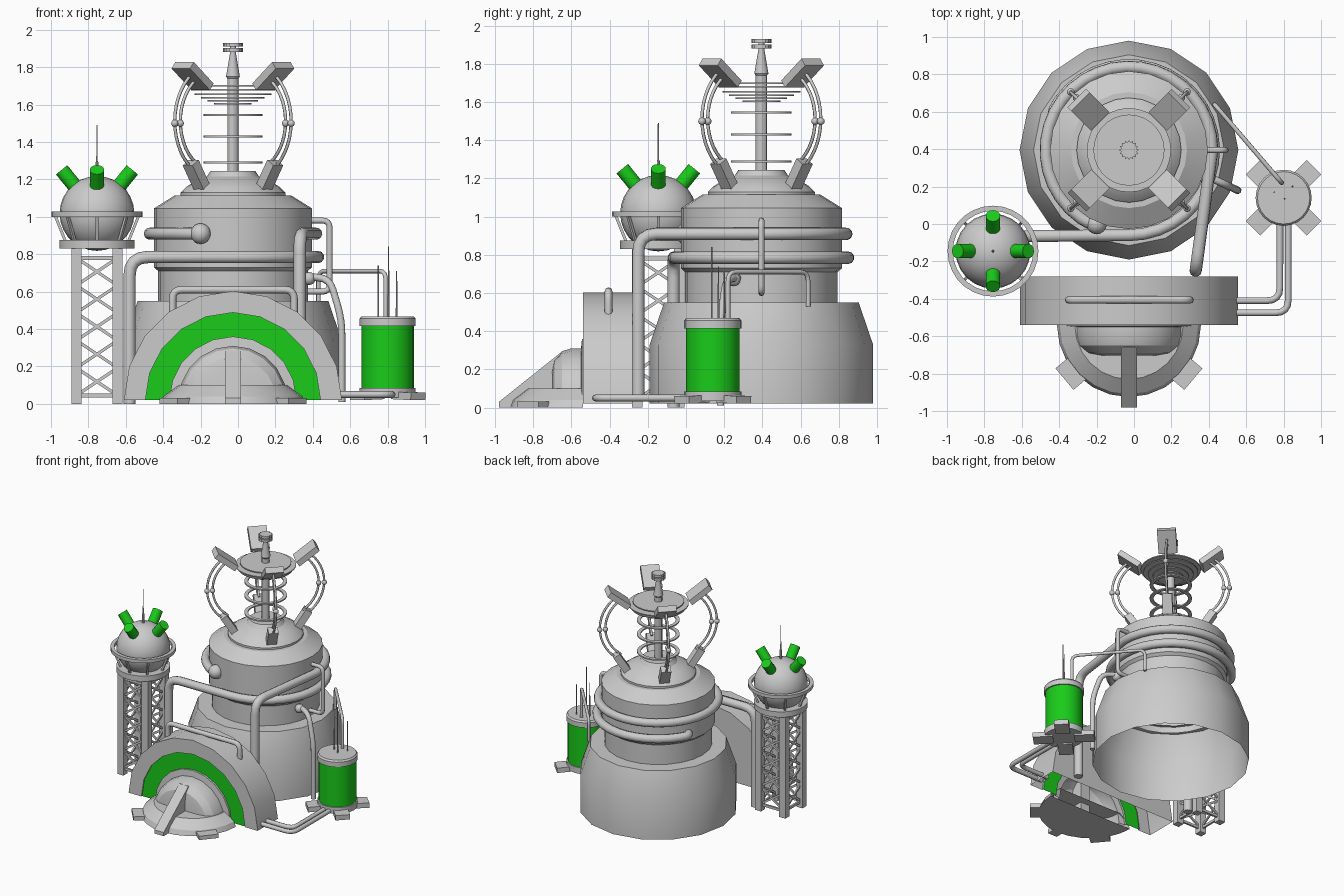
import bpy, bmesh
from math import pi, sin, cos, radians
from mathutils import Vector as V, Matrix as M

if "Cube" in bpy.data.objects:
    bpy.data.objects.remove(bpy.data.objects["Cube"])

green = bpy.data.materials.new("green_glow")
green.diffuse_color = (0.01, 0.6, 0.01, 1)
green.use_nodes = True
green.node_tree.nodes["Principled BSDF"].inputs["Base Color"].default_value = green.diffuse_color
CX, TY = -0.027, 0.395          # tower axis
T = M.Translation


def finish(name, bm, mat=None, angle=30):
    bmesh.ops.recalc_face_normals(bm, faces=bm.faces)
    me = bpy.data.meshes.new(name)
    bm.to_mesh(me)
    bm.free()
    ob = bpy.data.objects.new(name, me)
    bpy.context.collection.objects.link(ob)
    if mat:
        me.materials.append(mat)
    bpy.ops.object.select_all(action='DESELECT')
    ob.select_set(True)
    bpy.context.view_layer.objects.active = ob
    bpy.ops.object.shade_smooth_by_angle(angle=radians(angle))
    return ob


def lathe(name, profile, mat4, segs=24, arc=2 * pi, mat=None, closed=False):
    """Revolve (radius, height) points round local z."""
    bm = bmesh.new()
    vs = [bm.verts.new((r, 0, h)) for r, h in profile]
    pairs = list(zip(vs, vs[1:])) + ([(vs[-1], vs[0])] if closed else [])
    es = [bm.edges.new(p) for p in pairs]
    bmesh.ops.spin(bm, geom=vs + es, cent=(0, 0, 0), axis=(0, 0, 1), angle=arc, steps=segs)
    bmesh.ops.remove_doubles(bm, verts=bm.verts, dist=1e-5)
    bm.transform(mat4)
    return finish(name, bm, mat)


def drum(name, r, z0, z1, mat4, segs=24, mat=None):
    return lathe(name, [(0, z0), (r, z0), (r, z1), (0, z1)], mat4, segs, mat=mat)


def beams(name, items):
    """Boxes from p to q; w is the width along side, d the other thickness."""
    bm = bmesh.new()
    for p, q, w, d, side in items:
        p, q = V(p), V(q)
        z = (q - p).normalized()
        x = (V(side) - z * z.dot(V(side))).normalized()
        y = z.cross(x)
        rot = M((x, y, z)).transposed().to_4x4()
        m = T((p + q) / 2) @ rot @ M.Diagonal((w, d, (q - p).length, 1))
        bmesh.ops.create_cube(bm, size=1, matrix=m)
    return finish(name, bm)


def ball(name, r, c, u=16, v=10):
    bm = bmesh.new()
    bmesh.ops.create_uvsphere(bm, u_segments=u, v_segments=v, radius=r, matrix=T(c))
    return finish(name, bm, angle=40)


def pipe(name, pts, r, bend=0.07, res=2):
    """Round tube through pts with rounded corners."""
    pts = [V(p) for p in pts]
    path = [pts[0]]
    for a, b, c in zip(pts, pts[1:], pts[2:]):
        k = min(bend, (a - b).length * .45, (c - b).length * .45)
        s, e = b + (a - b).normalized() * k, b + (c - b).normalized() * k
        straight = (a - b).angle(b - c) < 0.3
        path += [b] if straight else [s.lerp(b, t).lerp(b.lerp(e, t), t) for t in (0, .25, .5, .75, 1)]
    path.append(pts[-1])
    cu = bpy.data.curves.new(name, 'CURVE')
    cu.dimensions = '3D'
    cu.bevel_depth, cu.bevel_resolution, cu.use_fill_caps = r, res, True
    sp = cu.splines.new('POLY')
    sp.points.add(len(path) - 1)
    for pt, co in zip(sp.points, path):
        pt.co = (*co, 1)
    ob = bpy.data.objects.new(name, cu)
    bpy.context.collection.objects.link(ob)


# Main tower, open underneath
tower = T((CX, TY, 0))
lathe("tower_base", [(.585, .02), (.585, .33), (.51, .55), (.38, .55)], tower, 16)
lathe("tower_body", [(.4, .5), (.4, .71), (.422, .73), (.422, 1.045), (.31, 1.115), (.28, 1.115),
      (.28, 1.13), (.25, 1.16), (.2, 1.19), (.14, 1.215), (.12, 1.245), (0, 1.245)], tower, 24)

# Mast with rings, dish stack and toothed tip
lathe("mast", [(.03, 1.24), (.03, 1.74), (.037, 1.75), (.015, 1.88), (.015, 1.93), (0, 1.93)], tower, 12)
for i, z in enumerate((1.29, 1.43, 1.545)):
    lathe(f"coil_ring_{i}", [(.13, z - .005), (.158, z - .005), (.158, z + .005), (.13, z + .005)],
          tower, 28, closed=True)
for i, (r, z) in enumerate(((.19, 1.70), (.225, 1.68), (.205, 1.655), (.17, 1.637), (.135, 1.62), (.1, 1.605))):
    drum(f"dish_plate_{i}", r, z - .004, z + .004, tower, 28)
for i, z in enumerate((1.882, 1.91)):
    gear = drum(f"tip_gear_{i}", .053, z, z + .02, tower, 32)
    for v in gear.data.vertices:
        d = V((v.co.x - CX, v.co.y - TY, 0))
        k = round((math_a := d.to_2d().angle_signed(V((1, 0)), 0) if d.length > .01 else 0) / (pi / 16))
        if k % 2:
            v.co -= d * .22

# Four curved arms on the diagonals
for n in range(4):
    a = pi / 4 + n * pi / 2
    side = (-sin(a), cos(a), 0)

    def at(r, z):
        return (CX + r * cos(a), TY + r * sin(a), z)
    beams(f"arm_clamp_{n}", [(at(.23, 1.15), at(.32, 1.29), .075, .055, side)])
    beams(f"arm_paddle_{n}", [(at(.38, 1.81), at(.23, 1.695), .14, .045, side)])
    for j, R in enumerate((.31, .268)):
        arc = [at(.13 + R * cos(t), 1.51 + R * sin(t)) for t in (radians(-56 + 8 * k) for k in range(15))]
        pipe(f"arm_rod_{n}_{j}", arc, .009, res=1)
        ball(f"arm_joint_{n}_{j}", .02, at(.13 + R, 1.5), 10, 8)

# Lattice stand with sphere
SX, SY, h = -.754, -.145, .11
stand = T((SX, SY, 0))
corners = [(SX + h * sx, SY + h * sy) for sx, sy in ((-1, -1), (1, -1), (1, 1), (-1, 1))]
beams("stand_legs", [((x, y, 0), (x, y, .84), .055, .055, (1, 0, 0)) for x, y in corners])
bars = []
for (ax, ay), (bx, by) in zip(corners, corners[1:] + corners[:1]):
    out = (by - ay, ax - bx, 0)
    bars += [((ax, ay, z), (bx, by, z), .015, .02, out) for z in (.045, .78)]
    for k in range(5):
        z0, z1 = .045 + .147 * k, .045 + .147 * (k + 1)
        bars += [((ax, ay, z0), (bx, by, z1), .012, .016, out), ((ax, ay, z1), (bx, by, z0), .012, .016, out)]
beams("stand_braces", bars)
drum("stand_platform", .2, .83, .875, stand)
ball("sphere", .2, (SX, SY, 1.018), 24, 14)
lathe("sphere_ring", [(.215, 1.0), (.243, 1.0), (.243, 1.027), (.215, 1.027)], stand, 28, closed=True)
beams("ring_struts", [((SX + .225 * cos(t), SY + .225 * sin(t), 1.01), (SX + .165 * cos(t), SY + .165 * sin(t), .86),
      .015, .015, (-sin(t), cos(t), 0)) for t in (k * pi / 4 for k in range(8))])
lathe("sphere_antenna", [(.008, 1.2), (.008, 1.29), (.004, 1.3), (.003, 1.49), (0, 1.49)], stand, 8)
for n in range(4):
    m = T((SX, SY, 1.018)) @ M.Rotation(n * pi / 2, 4, 'Z') @ M.Rotation(radians(39), 4, 'Y')
    drum(f"sphere_peg_{n}", .039, .17, .3, m, 14, green)

# Arched front housing: half revolves about the y axis
arch = T((CX, 0, .02)) @ M.Rotation(pi / 2, 4, 'X')
lathe("arch_shell", [(0, .28), (.583, .28), (.583, .54), (.468, .54), (.468, .525)], arch, 10, pi)
lathe("arch_glow", [(.468, .53), (.34, .53)], arch, 10, pi, green)
lathe("arch_dome", [(.34, .53), (.34, .545), (.29, .55), (.29, .6), (.275, .65), (.23, .69), (.17, .702), (0, .702)],
      arch, 10, pi)
lathe("apron", [(0, .1), (.29, .1), (.37, .04), (.385, 0), (0, 0)],
      T((CX, -.54, 0)) @ M.Rotation(pi, 4, 'Z'), 12, pi)
feet = []
for deg in (220, 320):
    c, s = cos(radians(deg)), sin(radians(deg))
    feet.append(((CX + .3 * c, -.54 + .3 * s, .016), (CX + .45 * c, -.54 + .45 * s, .016), .15, .032, (-s, c, 0)))
beams("apron_feet", feet)
bm = bmesh.new()
f = bm.faces.new([bm.verts.new((CX - .042, y, z)) for y, z in
                  ((-.98, 0), (-.98, .03), (-.66, .285), (-.6, .285), (-.6, 0))])
ext = bmesh.ops.extrude_face_region(bm, geom=[f])['geom']
bmesh.ops.translate(bm, verts=[v for v in ext if isinstance(v, bmesh.types.BMVert)], vec=(.084, 0, 0))
finish("front_fin", bm)
pipe("arch_handle", [(-.35, -.406, .48), (-.35, -.406, .61), (.3, -.406, .61), (.3, -.406, .48)], .02, .05)

# Green tank on a four-footed base
tank = T((.8, .14, 0))
drum("tank_glass", .14, .08, .425, tank, mat=green)
lathe("tank_cap", [(0, .415), (.15, .415), (.15, .455), (.14, .468), (0, .468)], tank)
drum("tank_base", .15, .035, .085, tank)
beams("tank_feet", [((.8 + .08 * cos(t), .14 + .08 * sin(t), .045), (.8 + .23 * cos(t), .14 + .23 * sin(t), .04),
      .11, .04, (-sin(t), cos(t), 0)) for t in (pi / 4 + k * pi / 2 for k in range(4))])
for i, (x, y, z) in enumerate(((.805, .135, .84), (.75, .17, .74), (.848, .2, .71))):
    lathe(f"tank_antenna_{i}", [(.005, .46), (.003, z), (0, z)], T((x, y, 0)), 8)

# Pipes
def ring(r, z, a0, a1):
    n = int((a1 - a0) / 10)
    ts = (radians(a0 + (a1 - a0) * k / n) for k in range(n + 1))
    return [(CX + r * cos(t), TY + r * sin(t), z) for t in ts]


pipe("lower_wrap_pipe", [(-.58, -.065, 0), (-.58, -.065, .785)] + ring(.455, .785, 270, 515)
     + ring(.36, .785, 520, 530)[:1], .033, .1, 3)
pipe("upper_wrap_pipe", [(.33, -.25, .05), (.33, -.25, .91)] + ring(.445, .91, 0, 245)
     + ring(.36, .91, 250, 260)[:1], .033, .1, 3)
ball("upper_pipe_joint", .055, (-.2, .0, .91))
pipe("side_pipe", [(.36, TY, .98), (.49, TY, .98), (.49, TY, .6), (.36, TY, .6)], .016, .04)
pipe("base_pipe", [(.36, .27, .68), (.49, .21, .67), (.555, .18, .45), (.555, .18, .01)], .02, .08)
ball("base_pipe_joint", .035, (.38, .25, .67), 12, 8)
pipe("tank_top_pipe", [(.79, .22, .45), (.79, .22, .71), (.43, .64, .71), (.43, .64, .53)], .012, .05)
pipe("tank_floor_pipe_a", [(.78, .03, .05), (.78, -.41, .05), (.5, -.41, .05)], .018)
pipe("tank_floor_pipe_b", [(.825, .03, .05), (.825, -.475, .05), (.5, -.475, .05)], .018)
